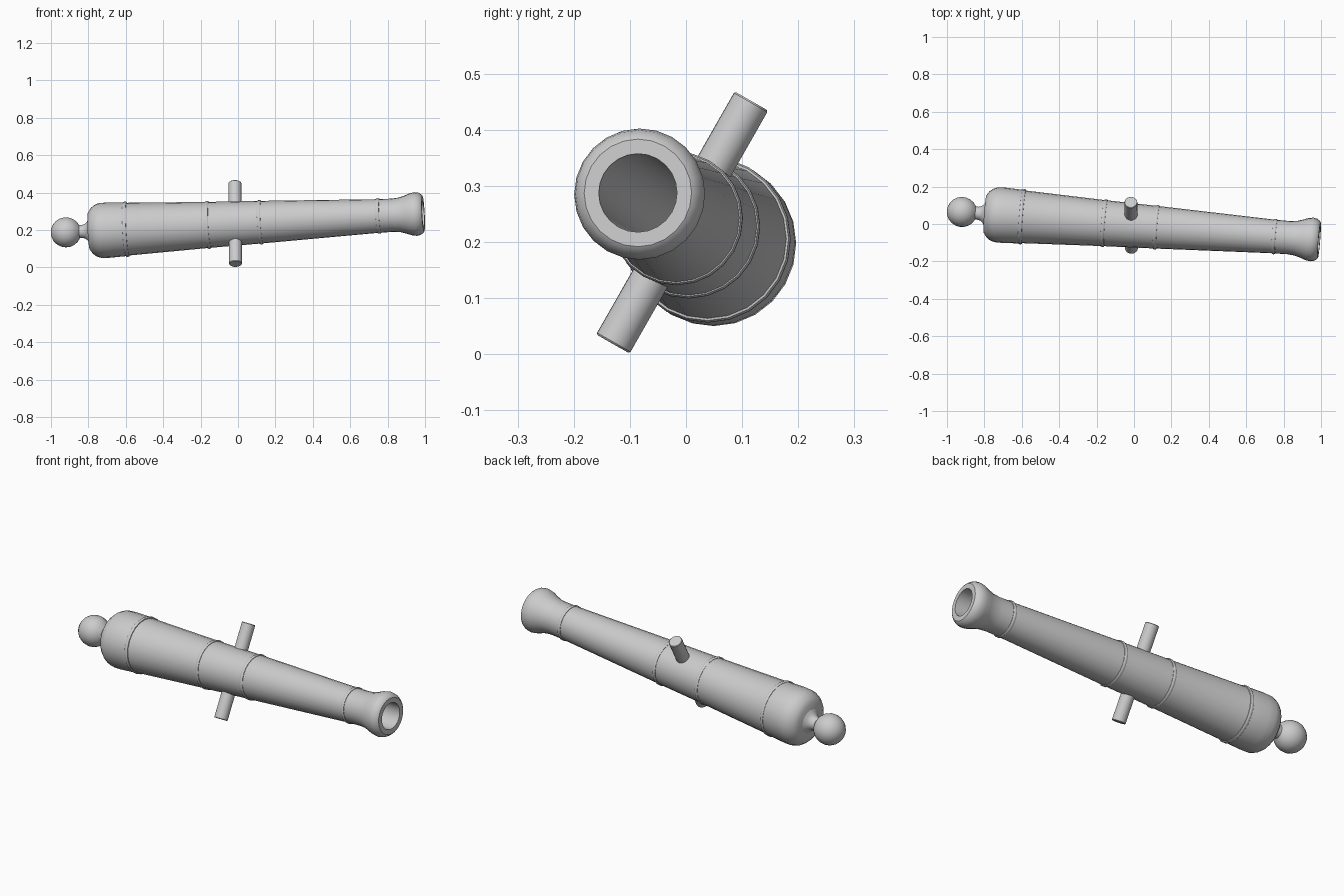
import bpy, bmesh, math
from mathutils import Vector, Matrix

if "Cube" in bpy.data.objects:
    bpy.data.objects.remove(bpy.data.objects["Cube"])

# Tilted barrel frame: X = bore axis, Y = trunnion axis
ax = Vector((1, -0.0785, 0.0524)).normalized()
tr = Vector((0, 0.495, 0.869))
tr = (tr - ax * tr.dot(ax)).normalized()
up = ax.cross(tr)
FRAME = Matrix((ax, tr, up)).transposed().to_4x4()
FRAME.translation = Vector((0, -0.008, 0.2355))


def lathe(name, profile, sides, local=Matrix(), closed=False):
    """Revolve (position, radius) points about the local X axis."""
    bm = bmesh.new()
    rings = []
    for x, r in profile:
        if r == 0:
            rings.append([bm.verts.new((x, 0, 0))] * sides)
        else:
            rings.append([bm.verts.new((x, r * math.cos(a), r * math.sin(a)))
                          for a in (2 * math.pi * i / sides for i in range(sides))])
    pairs = list(zip(rings, rings[1:]))
    if closed:
        pairs.append((rings[-1], rings[0]))
    for a, b in pairs:
        for i in range(sides):
            j = (i + 1) % sides
            quad = list(dict.fromkeys((a[i], a[j], b[j], b[i])))
            bm.faces.new(quad)
    bmesh.ops.recalc_face_normals(bm, faces=bm.faces)
    bm.transform(FRAME @ local)
    mesh = bpy.data.meshes.new(name)
    bm.to_mesh(mesh)
    bm.free()
    ob = bpy.data.objects.new(name, mesh)
    bpy.context.collection.objects.link(ob)
    bpy.ops.object.select_all(action='DESELECT')
    ob.select_set(True)
    bpy.context.view_layer.objects.active = ob
    bpy.ops.object.shade_smooth_by_angle(angle=math.radians(35))
    return ob


# Barrel with flared muzzle and hollow bore
lathe("barrel", [
    (-0.80, 0), (-0.80, 0.100), (-0.785, 0.122), (-0.765, 0.138), (-0.74, 0.147),
    (-0.70, 0.148), (-0.61, 0.144), (-0.59, 0.141), (-0.16, 0.123), (0.12, 0.114),
    (0.75, 0.090), (0.83, 0.089), (0.87, 0.093), (0.90, 0.102), (0.93, 0.113),
    (0.955, 0.117), (0.975, 0.113), (0.99, 0.103), (0.995, 0.096),
    (0.995, 0.070), (-0.50, 0.070), (-0.54, 0.05), (-0.55, 0)], 24)

# Reinforcing rings
for name, x, r in (("breech_ring", -0.60, 0.143), ("rear_ring", -0.16, 0.123),
                   ("middle_ring", 0.12, 0.114), ("muzzle_ring", 0.755, 0.090)):
    lathe(name, [(x - 0.010, r - 0.006), (x - 0.009, r + 0.002), (x - 0.004, r + 0.005),
                 (x + 0.004, r + 0.005), (x + 0.009, r + 0.002), (x + 0.010, r - 0.006)],
          24, closed=True)

# Breech knob: flared neck running into a ball
R, C = 0.081, -0.924
ball = [(C - R * math.cos(a), R * math.sin(a) if k else 0)
        for k, a in ((k, math.radians(154) * k / 9) for k in range(10))]
lathe("breech_knob", ball + [(-0.835, 0.035), (-0.82, 0.040), (-0.808, 0.052),
                             (-0.797, 0.070)], 20)

# Trunnions on both sides
for side, name in ((1, "trunnion_upper"), (-1, "trunnion_lower")):
    place = Matrix.Translation((-0.015, 0, 0)) @ Matrix.Rotation(side * math.pi / 2, 4, 'Z')
    lathe(name, [(0.09, 0.0345), (0.246, 0.0345), (0.249, 0.032), (0.249, 0)], 20, place)
